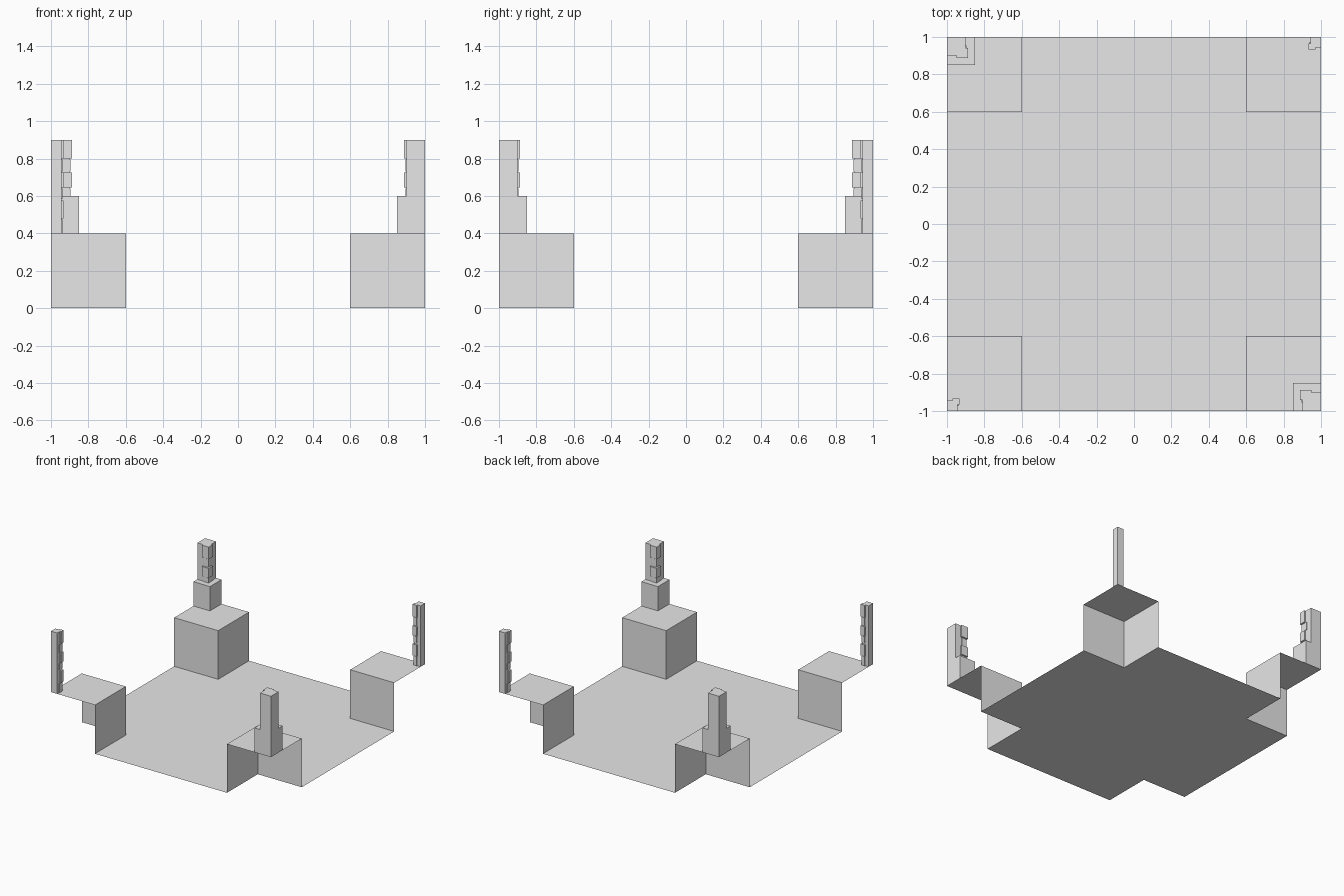
import bpy
import bmesh

cube = bpy.data.objects.get("Cube")
if cube:
    bpy.data.objects.remove(cube, do_unlink=True)

grey = bpy.data.materials.new("plain_grey")
grey.use_nodes = True
grey.diffuse_color = (0.8, 0.8, 0.8, 1)
grey.node_tree.nodes["Principled BSDF"].inputs["Base Color"].default_value = (0.8, 0.8, 0.8, 1)

EDGE, INNER, STEP = 1.0, 0.6, 0.4


def finish(name, bm):
    mesh = bpy.data.meshes.new(name)
    bm.to_mesh(mesh)
    bm.free()
    mesh.materials.append(grey)
    obj = bpy.data.objects.new(name, mesh)
    bpy.context.collection.objects.link(obj)


def add_box(bm, sx, sy, u, v, z):
    """Box in a corner; u and v are distances in from the outer edges."""
    verts = bmesh.ops.create_cube(bm, size=1)["verts"]
    for vert in verts:
        a, b, c = (int(k > 0) for k in vert.co)
        vert.co = (sx * (EDGE - u[a]), sy * (EDGE - v[b]), z[c])
    faces = list({f for vert in verts for f in vert.link_faces})
    bmesh.ops.recalc_face_normals(bm, faces=faces)


# Floor: one thin sheet, raised at the four corners, open at the outer edges
bm = bmesh.new()
lines = (-EDGE, -INNER, INNER, EDGE)


def quad(*points):
    bm.faces.new([bm.verts.new(p) for p in points])


for i in range(3):
    for j in range(3):
        z = STEP if i != 1 and j != 1 else 0
        x0, x1, y0, y1 = lines[i], lines[i + 1], lines[j], lines[j + 1]
        quad((x0, y0, z), (x1, y0, z), (x1, y1, z), (x0, y1, z))
for sx in (-1, 1):
    for sy in (-1, 1):
        x, y = sx * INNER, sy * INNER
        wall_x = [(x, y, 0), (x, sy * EDGE, 0), (x, sy * EDGE, STEP), (x, y, STEP)]
        wall_y = [(x, y, 0), (x, y, STEP), (sx * EDGE, y, STEP), (sx * EDGE, y, 0)]
        flip = 1 if sx * sy > 0 else -1
        quad(*wall_x[::flip])
        quad(*wall_y[::flip])
bmesh.ops.remove_doubles(bm, verts=bm.verts, dist=0.001)
bmesh.ops.dissolve_limit(bm, angle_limit=0.01, verts=bm.verts, edges=bm.edges)
finish("stepped_floor", bm)

# Courses of corner stones: bottom, top, whether the stone is a large one
COURSES = [(0.4, 0.475, False), (0.48, 0.575, True), (0.585, 0.64, False),
           (0.645, 0.725, True), (0.73, 0.795, False), (0.8, 0.9, True)]


def corner_post(name, sx, sy, width, reach, base):
    """Square post with corner stones standing proud on its inner edge."""
    bm = bmesh.new()
    add_box(bm, sx, sy, (0, width), (0, width), (base, 0.9))
    finish(name + "_post", bm)
    bm = bmesh.new()
    for z0, z1, large in COURSES:
        if z1 <= base:
            continue
        tip = width + (reach if large else reach * 0.4)
        start = width * (0.5 if large else 0.6)
        other = width * (0.6 if large else 0.45)
        add_box(bm, sx, sy, (start, tip), (other, tip), (max(z0, base), z1))
    finish(name + "_corner_stones", bm)


# Thick pillars on plinths
for name, sx, sy in (("front_left", 1, -1), ("back_right", -1, 1)):
    bm = bmesh.new()
    add_box(bm, sx, sy, (0, 0.15), (0, 0.15), (STEP, 0.6))
    finish(name + "_plinth", bm)
    corner_post(name, sx, sy, 0.1, 0.013, 0.6)

# Slim posts straight on the raised corners
for name, sx, sy in (("front_right", -1, -1), ("back_left", 1, 1)):
    corner_post(name, sx, sy, 0.057, 0.01, STEP)
